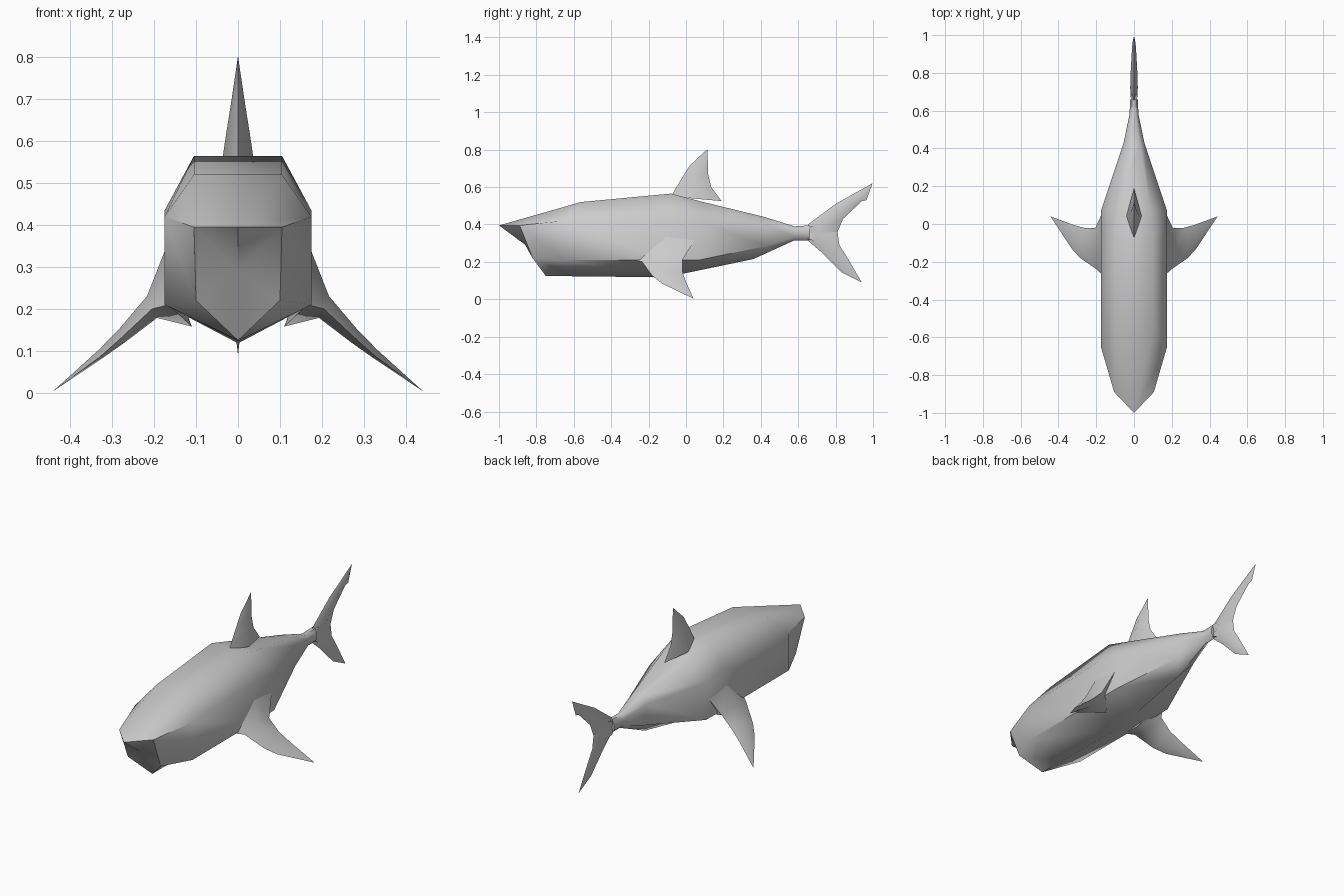
import bpy, bmesh, math
from mathutils import Vector

if "Cube" in bpy.data.objects:
    bpy.data.objects.remove(bpy.data.objects["Cube"])


def loft(name, rings):
    """Skin equal-length rings of points, close both ends, shade smooth."""
    bm = bmesh.new()
    vs = [[bm.verts.new(p) for p in r] for r in rings]
    n = len(rings[0])
    for a, b in zip(vs, vs[1:]):
        for i in range(n):
            j = (i + 1) % n
            bm.faces.new((a[i], a[j], b[j], b[i]))
    caps = [bm.faces.new(vs[0]), bm.faces.new(vs[-1])]
    bmesh.ops.poke(bm, faces=caps)
    bmesh.ops.remove_doubles(bm, verts=bm.verts, dist=1e-4)
    bmesh.ops.recalc_face_normals(bm, faces=bm.faces)
    me = bpy.data.meshes.new(name)
    bm.to_mesh(me)
    bm.free()
    ob = bpy.data.objects.new(name, me)
    bpy.context.collection.objects.link(ob)
    bpy.ops.object.select_all(action='DESELECT')
    ob.select_set(True)
    bpy.context.view_layer.objects.active = ob
    bpy.ops.object.shade_smooth_by_angle(angle=math.radians(55))
    return ob


def diamond(lead, trail, offset, bias=0.45):
    """Four-sided fin section: leading edge, one side, trailing edge, other side."""
    l, t, o = Vector(lead), Vector(trail), Vector(offset)
    mid = l.lerp(t, bias)
    return [l, mid + o, t, mid - o]


def flat_fin(name, sections):
    """Upright fin on x = 0; sections are (lead y, lead z, trail y, trail z, half thickness)."""
    return loft(name, [diamond((0, a, b), (0, c, d), (t, 0, 0))
                       for a, b, c, d, t in sections])


# Body: top, upper side and lower side as (half width, y, z), belly as (y, z)
sections = [
    ((0, -1.0, .395), (.105, -.89, .395), (.10, -.82, .22), (-.75, .125)),
    ((.105, -.56, .52), (.175, -.65, .42), (.175, -.65, .21), (-.60, .123)),
    ((.105, -.08, .565), (.175, -.08, .435), (.175, -.10, .21), (-.16, .118)),
    ((.085, .08, .523), (.175, .07, .42), (.172, .07, .21), (.0, .14)),
    ((.03, .42, .44), (.055, .43, .40), (.05, .43, .285), (.36, .215)),
    ((.012, .58, .39), (.024, .58, .37), (.024, .58, .335), (.58, .315)),
    ((.01, .66, .395), (.02, .66, .37), (.02, .66, .335), (.66, .315)),
]
rings = []
for *sides, belly in sections:
    right = [Vector(p) for p in sides]
    left = [Vector((-p.x, p.y, p.z)) for p in reversed(right)]
    rings.append(right + [Vector((0, *belly))] + left)
loft("body", rings)

# Dorsal fin
flat_fin("dorsal_fin", [
    (-.08, .55, .19, .525, .04),
    (-.03, .635, .135, .60, .028),
    (.02, .715, .118, .67, .016),
    (.115, .803, .115, .803, 0),
])

# Tail lobes
flat_fin("tail_upper_lobe", [
    (.63, .33, .72, .30, .018),
    (.655, .402, .81, .36, .02),
    (.80, .51, .84, .43, .017),
    (.94, .588, .94, .525, .01),
    (.965, .602, .965, .53, .007),
    (.997, .62, .997, .62, 0),
])
flat_fin("tail_lower_lobe", [
    (.63, .38, .72, .40, .018),
    (.65, .315, .81, .36, .02),
    (.72, .255, .82, .29, .016),
    (.83, .145, .87, .21, .01),
    (.94, .09, .94, .09, 0),
])

# Pectoral fins, mirrored left and right
for side, s in (("right", 1), ("left", -1)):
    root = [(.165, -.27, .21), (.172, -.10, .345), (.172, .05, .32), (.11, -.10, .158)]
    fin = [
        [Vector(p) for p in root],
        diamond((.205, -.235, .20), (.205, -.02, .21), (.012, 0, .026)),
        diamond((.285, -.18, .125), (.265, -.02, .15), (.009, 0, .014)),
        diamond((.33, -.13, .085), (.32, -.005, .105), (.006, 0, .009)),
        diamond((.442, .04, .003), (.442, .04, .003), (0, 0, 0)),
    ]
    loft(side + "_pectoral_fin", [[Vector((s * p.x, p.y, p.z)) for p in r] for r in fin])
